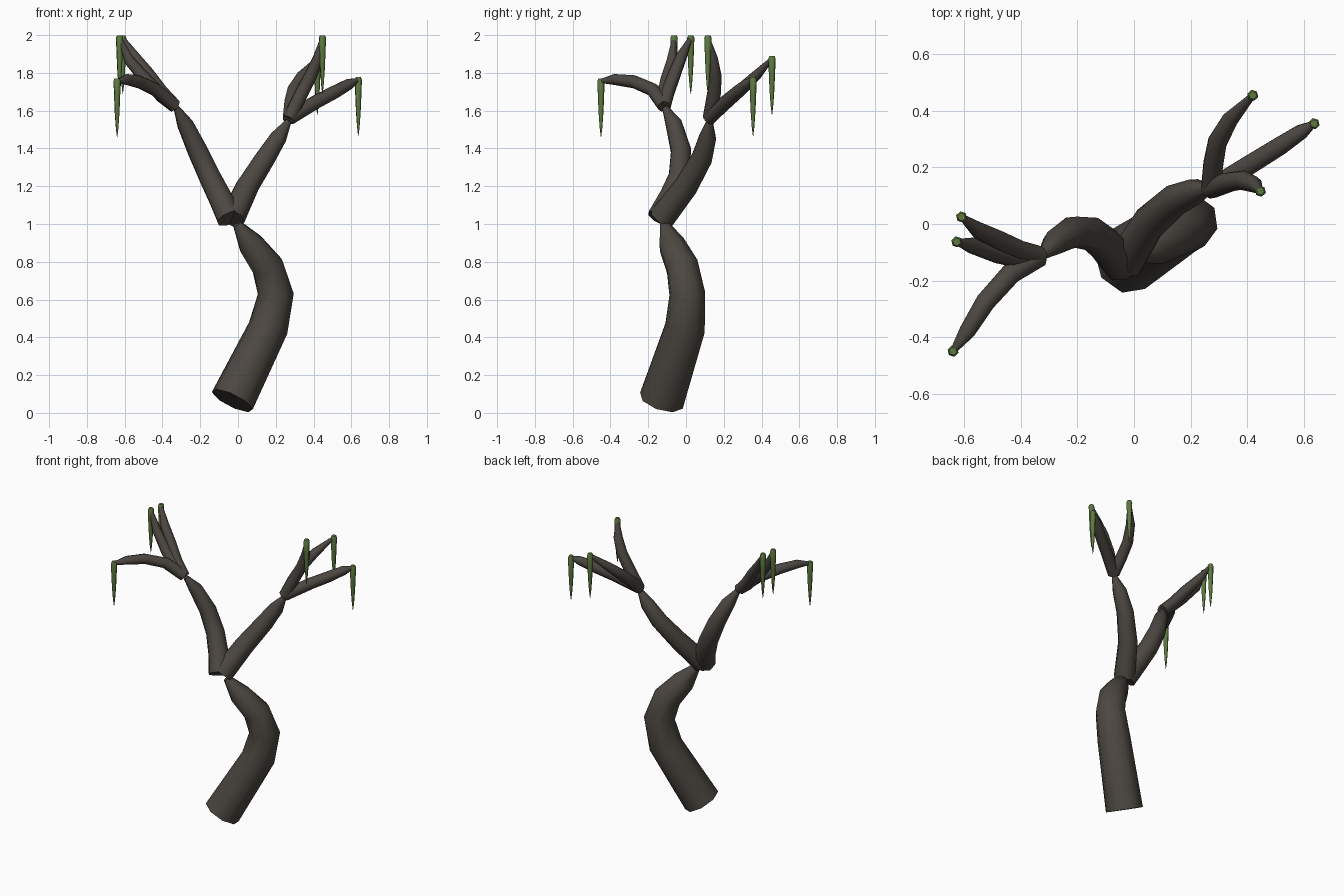
import bpy, bmesh, math
from mathutils import Vector

if "Cube" in bpy.data.objects:
    bpy.data.objects.remove(bpy.data.objects["Cube"])


def material(name, rgb):
    m = bpy.data.materials.new(name)
    m.diffuse_color = (*rgb, 1)
    m.use_nodes = True
    m.node_tree.nodes["Principled BSDF"].inputs["Base Color"].default_value = m.diffuse_color
    return m


BARK = material("dark bark", (0.073, 0.063, 0.053))
GREEN = material("leaf green", (0.11, 0.19, 0.05))


def tube(name, pts, mat, sides):
    """Capped tube through points (x, y, z, radius)."""
    centres = [Vector(p[:3]) for p in pts]
    bm = bmesh.new()
    rings = []
    side = None
    last = len(pts) - 1
    for i, c in enumerate(centres):
        a = (c - centres[i - 1]).normalized() if i else Vector()
        b = (centres[i + 1] - c).normalized() if i < last else Vector()
        t = (a + b).normalized()
        if side is None:
            side = t.cross(Vector((0.3, 1, 0.1)))
        side = (side - t * side.dot(t)).normalized()
        up = t.cross(side)
        rings.append([bm.verts.new(c + pts[i][3] * (side * math.cos(k * math.tau / sides)
                                                   + up * math.sin(k * math.tau / sides)))
                      for k in range(sides)])
    for r, s in zip(rings, rings[1:]):
        for k in range(sides):
            n = (k + 1) % sides
            bm.faces.new((r[k], r[n], s[n], s[k]))
    bm.faces.new(rings[0][::-1])
    bm.faces.new(rings[-1])
    bmesh.ops.recalc_face_normals(bm, faces=bm.faces)
    for f in bm.faces:
        f.smooth = len(f.verts) == 4
    me = bpy.data.meshes.new(name)
    bm.to_mesh(me)
    bm.free()
    me.materials.append(mat)
    ob = bpy.data.objects.new(name, me)
    bpy.context.collection.objects.link(ob)
    return ob


# Crooked trunk
tube("trunk", [(-.03, -.13, .065, .121), (.16, -.005, .45, .108), (.2, .007, .63, .098),
               (.157, -.02, .775, .09), (.07, -.075, .89, .073), (-.005, -.115, 1.0, .025)], BARK, 8)

# Two main limbs
tube("left_limb", [(-.045, -.14, 1.03, .07), (-.095, -.08, 1.14, .066), (-.15, -.035, 1.25, .061),
                   (-.215, -.027, 1.39, .056), (-.28, -.065, 1.53, .045),
                   (-.325, -.11, 1.615, .017)], BARK, 8)
tube("right_limb", [(-.03, -.13, 1.03, .07), (.05, 0, 1.2, .064), (.145, .085, 1.35, .057),
                    (.215, .115, 1.46, .047), (.268, .125, 1.545, .017)], BARK, 8)

# Twigs, each with a hanging leaf at its tip
L, R = (-.335, -.115, 1.625), (.272, .125, 1.56)
twigs = {
    "left_back": [L, (-.405, -.095, 1.70), (-.475, -.06, 1.795), (-.555, -.02, 1.895), (-.61, .025, 1.985)],
    "left_middle": [L, (-.40, -.12, 1.675), (-.48, -.105, 1.755), (-.575, -.075, 1.865), (-.627, -.063, 1.985)],
    "left_front": [L, (-.435, -.175, 1.71), (-.525, -.275, 1.753), (-.59, -.38, 1.765), (-.64, -.45, 1.757)],
    "right_front": [R, (.335, .148, 1.69), (.385, .155, 1.785), (.425, .14, 1.88), (.447, .116, 1.985)],
    "right_middle": [R, (.41, .21, 1.645), (.515, .275, 1.70), (.59, .325, 1.742), (.637, .355, 1.763)],
    "right_back": [R, (.28, .21, 1.64), (.295, .29, 1.71), (.34, .37, 1.785), (.42, .455, 1.875)],
}
for name, path in twigs.items():
    radii = (.037, .037, .035, .029, .011)
    tube(name + "_twig", [(*p, r) for p, r in zip(path, radii)], BARK, 8)
    x, y, z = path[-1]
    profile = ((.014, .014), (0, .02), (-.08, .017), (-.17, .013), (-.25, .007), (-.297, .001))
    tube(name + "_leaf", [(x, y, z + dz, r) for dz, r in profile], GREEN, 6)
